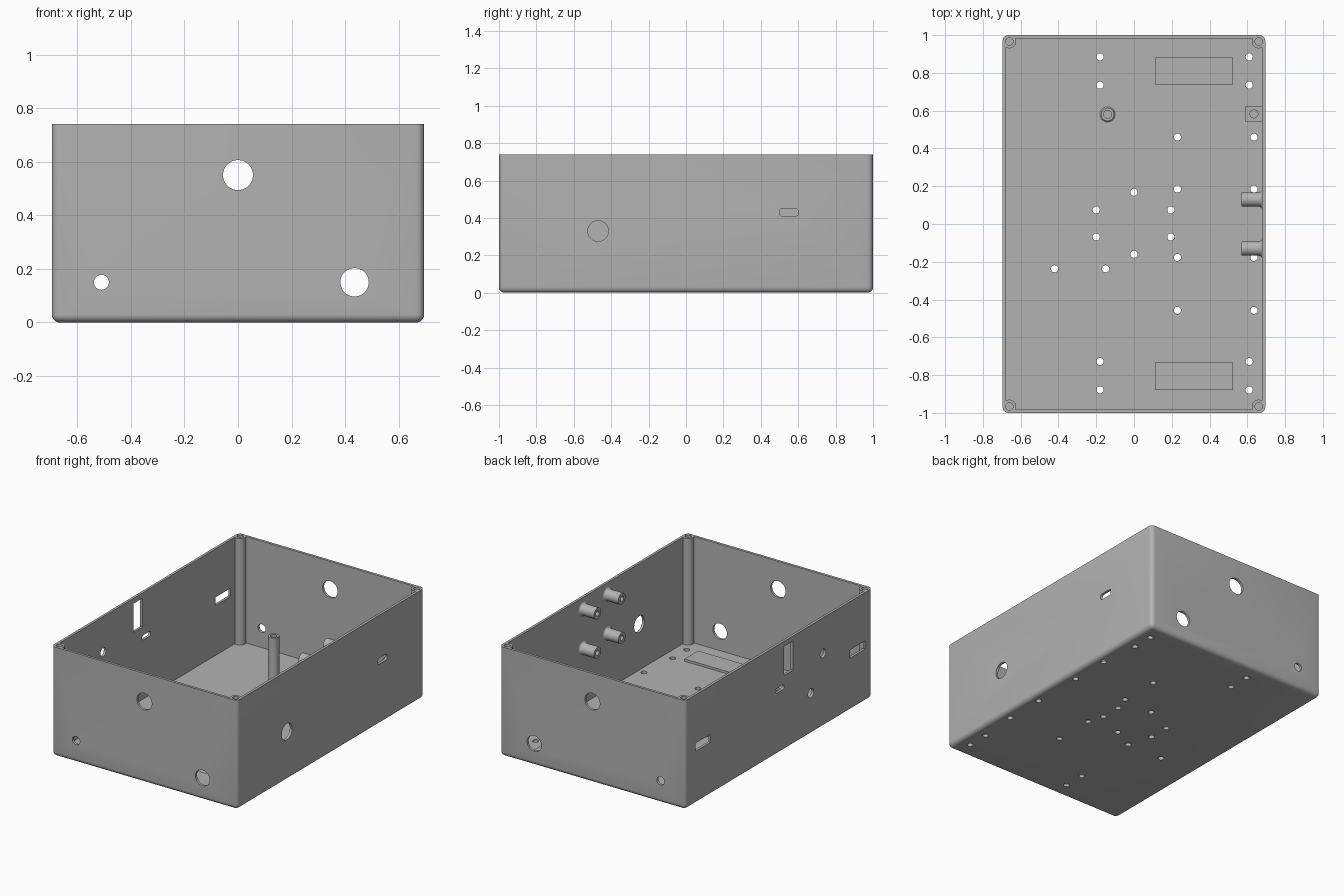
import bpy, bmesh, math
from mathutils import Matrix, Vector

if "Cube" in bpy.data.objects:
    bpy.data.objects.remove(bpy.data.objects["Cube"])

GREY = (0.45, 0.45, 0.45, 1)
mat = bpy.data.materials.new("matte grey")
mat.use_nodes = True
mat.diffuse_color = GREY
mat.node_tree.nodes["Principled BSDF"].inputs["Base Color"].default_value = GREY

HX, HY, H = 0.695, 1.0, 0.74      # outer half sizes and height
WALL, FLOOR = 0.017, 0.02
IX, IY = HX - WALL, HY - WALL
SX, SY = 0.66, 0.966              # corner screw position


def make_object(name, bm):
    bmesh.ops.recalc_face_normals(bm, faces=bm.faces[:])
    mesh = bpy.data.meshes.new(name)
    bm.to_mesh(mesh)
    bm.free()
    mesh.materials.append(mat)
    obj = bpy.data.objects.new(name, mesh)
    bpy.context.collection.objects.link(obj)
    return obj


def smooth(obj):
    bpy.ops.object.select_all(action="DESELECT")
    obj.select_set(True)
    bpy.context.view_layer.objects.active = obj
    bpy.ops.object.shade_smooth_by_angle(angle=math.radians(32))


def add_box(bm, centre, size, round_axis=None, radius=0.0):
    m = Matrix.Translation(centre) @ Matrix.Diagonal((*size, 1))
    verts = bmesh.ops.create_cube(bm, size=1, matrix=m)["verts"]
    if round_axis is not None:
        edges = {e for v in verts for e in v.link_edges
                 if abs((e.verts[0].co - e.verts[1].co).normalized()[round_axis]) > 0.9}
        bmesh.ops.bevel(bm, geom=list(edges), offset=radius, segments=5,
                        profile=0.5, affect="EDGES")


def add_cylinder(bm, centre, radius, depth, axis="Z", sides=32):
    turn = {"X": Matrix.Rotation(math.pi / 2, 4, "Y"),
            "Y": Matrix.Rotation(math.pi / 2, 4, "X"), "Z": Matrix()}[axis]
    bmesh.ops.create_cone(bm, cap_ends=True, segments=sides, radius1=radius, radius2=radius,
                          depth=depth, matrix=Matrix.Translation(centre) @ turn)


def standoff(name, radius, bore, height, flare, place):
    # Hollow-topped pillar with a curved foot
    foot = [(radius + flare * (1 - math.sin(a)), flare * (1 - math.cos(a)))
            for a in (i * math.pi / 12 for i in range(7))]
    profile = foot + [(radius, height), (bore, height), (bore, height * 0.4), (0, height * 0.4)]
    bm = bmesh.new()
    verts = [bm.verts.new((r, 0, z)) for r, z in profile]
    edges = [bm.edges.new(p) for p in zip(verts, verts[1:])]
    bmesh.ops.spin(bm, geom=verts + edges, cent=(0, 0, 0), axis=(0, 0, 1),
                   angle=math.tau, steps=32)
    bmesh.ops.remove_doubles(bm, verts=bm.verts[:], dist=1e-5)
    bm.transform(place)
    smooth(make_object(name, bm))


# Outer body with rounded uprights and bottom rim
bm = bmesh.new()
add_box(bm, (0, 0, H / 2), (2 * HX, 2 * HY, H))
rim = [e for e in bm.edges if min(v.co.z for v in e.verts) < 0.01]
bmesh.ops.bevel(bm, geom=rim, offset=0.03, segments=6, profile=0.5, affect="EDGES")
case = make_object("case", bm)

# Cavity outline that leaves a screw column in each corner
quarter = []
R = 0.036
start, end = -math.acos((IX - SX) / R), -math.pi - math.asin((IY - SY) / R)
for i in range(13):
    a = start + (end - start) * i / 12
    quarter.append(Vector((SX + R * math.cos(a), SY + R * math.sin(a), FLOOR)))
outline = []
for sx, sy in ((1, 1), (-1, 1), (-1, -1), (1, -1)):
    pts = quarter if sx * sy > 0 else quarter[::-1]
    outline += [(p.x * sx, p.y * sy, p.z) for p in pts]
bm = bmesh.new()
base = bm.faces.new([bm.verts.new(p) for p in outline])
grown = bmesh.ops.extrude_face_region(bm, geom=[base])["geom"]
bmesh.ops.translate(bm, vec=(0, 0, H), verts=[v for v in grown if isinstance(v, bmesh.types.BMVert)])
cavity = make_object("cavity_cutter", bm)

bm = bmesh.new()
# Openings repeated in the front and back walls
for y in (-HY, HY):
    for x, z, r in ((-0.51, 0.15, 0.028), (0, 0.55, 0.056), (0.435, 0.15, 0.053)):
        add_cylinder(bm, (x, y, z), r, 0.08, "Y", 48)
# Openings in the left wall
add_cylinder(bm, (HX, -0.47, 0.33), 0.055, 0.08, "X", 48)
add_box(bm, (HX, 0.55, 0.43), (0.08, 0.1, 0.04), 0, 0.015)
# Openings in the right wall
for y, z in ((-0.47, 0.5), (-0.34, 0.28)):
    add_cylinder(bm, (-HX, y, z), 0.03, 0.08, "X")
for y in (0.81, -0.84):
    add_box(bm, (-HX, y, 0.385), (0.08, 0.16, 0.055))
add_box(bm, (-HX, -0.01, 0.435), (0.08, 0.09, 0.032), 0, 0.013)
add_box(bm, (-HX, -0.1, 0.607), (0.08, 0.096, 0.195))
# Screw holes through the floor
floor_holes = [(x, y) for x in (-0.18, 0.61) for y in (0.885, 0.735, -0.728, -0.878)]
floor_holes += [(x, y) for x in (0.23, 0.635) for y in (0.46, 0.185, -0.177, -0.457)]
floor_holes += [(x, y) for x in (-0.2, 0.195) for y in (0.075, -0.068)]
floor_holes += [(0, 0.168), (0, -0.16), (-0.42, -0.237), (-0.15, -0.237)]
for x, y in floor_holes:
    add_cylinder(bm, (x, y, 0), 0.019, 0.1, "Z", 20)
# Blind lid screw holes in the corner columns
for sx in (-1, 1):
    for sy in (-1, 1):
        add_cylinder(bm, (sx * SX, sy * SY, H), 0.02, 0.3, "Z", 20)
openings = make_object("opening_cutter", bm)

# Cut the body and discard the cutters
for cutter in (cavity, openings):
    cutter.hide_render = True
    mod = case.modifiers.new(cutter.name, "BOOLEAN")
    mod.operation, mod.solver, mod.object = "DIFFERENCE", "EXACT", cutter
bpy.context.view_layer.update()
cut = bpy.data.meshes.new_from_object(case.evaluated_get(bpy.context.evaluated_depsgraph_get()))
case.modifiers.clear()
case.data = cut
for cutter in (cavity, openings):
    bpy.data.objects.remove(cutter)
smooth(case)

# Raised pads on the floor
for name, y in (("back_pad", 0.81), ("front_pad", -0.805)):
    bm = bmesh.new()
    add_box(bm, (0.317, y, FLOOR + 0.006), (0.414, 0.145, 0.02))
    make_object(name, bm)

# Four standoffs on the inside of the left wall
for i, (y, z) in enumerate([(y, z) for y in (-0.13, 0.13) for z in (0.395, 0.66)]):
    place = Matrix.Translation((IX + 0.002, y, z)) @ Matrix.Rotation(-math.pi / 2, 4, "Y")
    standoff(f"wall_standoff_{i + 1}", 0.038, 0.017, 0.11, 0.02, place)

# Round floor post and its square partner against the wall
standoff("floor_post", 0.035, 0.021, 0.335, 0.012, Matrix.Translation((-0.14, 0.58, FLOOR - 0.002)))
bm = bmesh.new()
add_box(bm, (0.635, 0.583, 0.185), (0.09, 0.085, 0.335))
square_post = make_object("square_post", bm)
bm = bmesh.new()
add_cylinder(bm, (0.635, 0.583, 0.35), 0.021, 0.2, "Z", 24)
bore = make_object("post_bore_cutter", bm)
bore.hide_render = True
mod = square_post.modifiers.new("bore", "BOOLEAN")
mod.operation, mod.solver, mod.object = "DIFFERENCE", "EXACT", bore
bpy.context.view_layer.update()
cut = bpy.data.meshes.new_from_object(square_post.evaluated_get(bpy.context.evaluated_depsgraph_get()))
square_post.modifiers.clear()
square_post.data = cut
bpy.data.objects.remove(bore)
